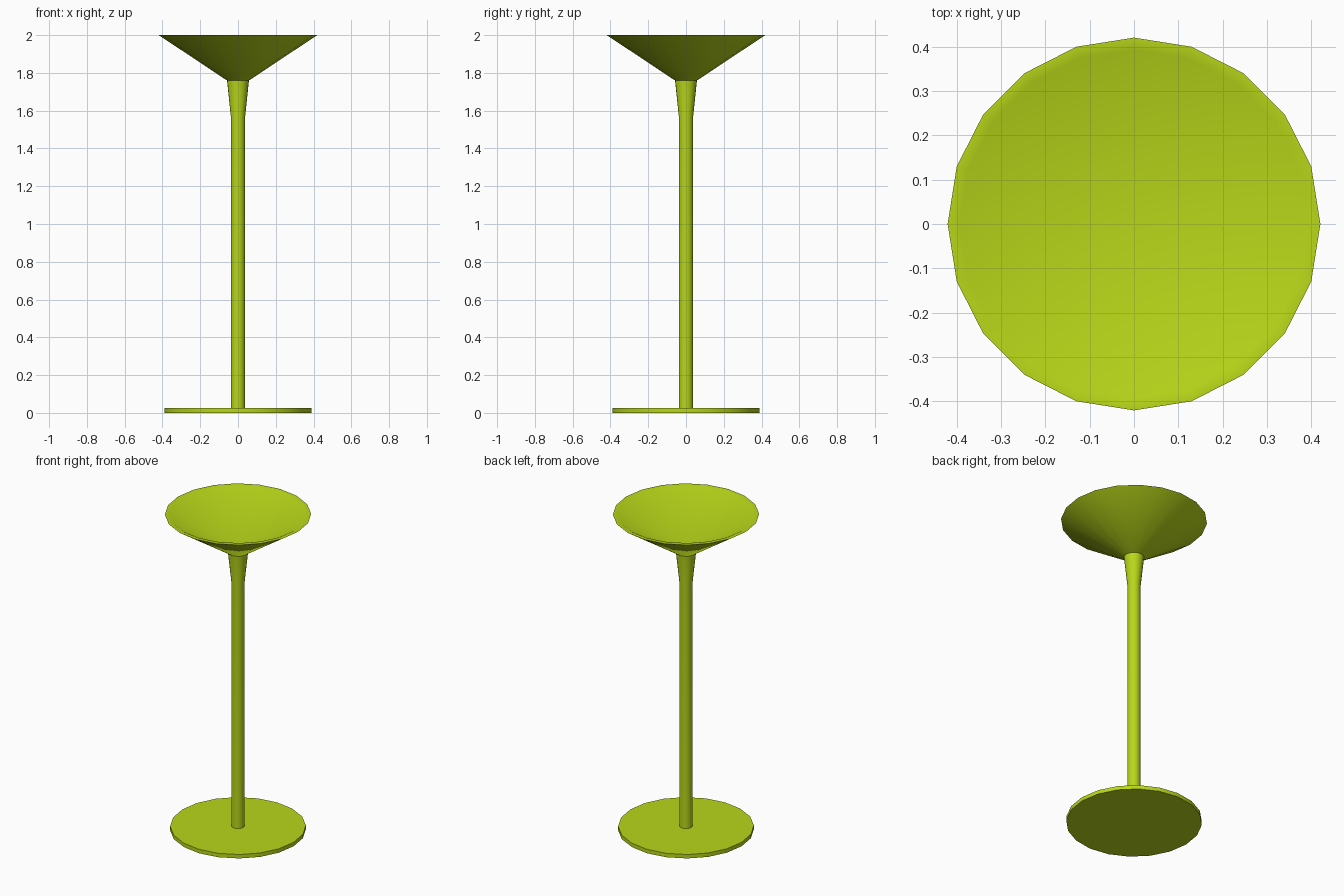
import bpy, bmesh, math

if "Cube" in bpy.data.objects:
    bpy.data.objects.remove(bpy.data.objects["Cube"])

SIDES = 20
mat = bpy.data.materials.new("lime")
mat.diffuse_color = (0.48, 0.68, 0.01, 1)
mat.use_nodes = True
mat.node_tree.nodes["Principled BSDF"].inputs["Base Color"].default_value = mat.diffuse_color


def lathe(name, profile):
    """Revolve (radius, z) points about the z axis."""
    bm = bmesh.new()
    verts = [bm.verts.new((r, 0, z)) for r, z in profile]
    edges = [bm.edges.new(p) for p in zip(verts, verts[1:])]
    bmesh.ops.spin(bm, geom=verts + edges, cent=(0, 0, 0), axis=(0, 0, 1),
                   angle=2 * math.pi, steps=SIDES, use_merge=True)
    bmesh.ops.remove_doubles(bm, verts=bm.verts, dist=1e-4)
    bmesh.ops.recalc_face_normals(bm, faces=bm.faces)
    mesh = bpy.data.meshes.new(name)
    bm.to_mesh(mesh)
    bm.free()
    mesh.materials.append(mat)
    obj = bpy.data.objects.new(name, mesh)
    bpy.context.collection.objects.link(obj)
    bpy.ops.object.select_all(action='DESELECT')
    obj.select_set(True)
    bpy.context.view_layer.objects.active = obj
    bpy.ops.object.shade_smooth_by_angle(angle=math.radians(35))
    return obj


# Round foot
lathe("base", [(0, 0), (0.39, 0), (0.39, 0.025), (0, 0.025)])

# Slim stem flaring out under the bowl
lathe("stem", [(0, 0.02), (0.038, 0.02), (0.038, 1.57), (0.058, 1.76), (0, 1.76)])

# Conical bowl with a thin flat rim
lathe("bowl", [(0, 1.76), (0.058, 1.76), (0.42, 2.0), (0.393, 2.0), (0, 1.775)])
